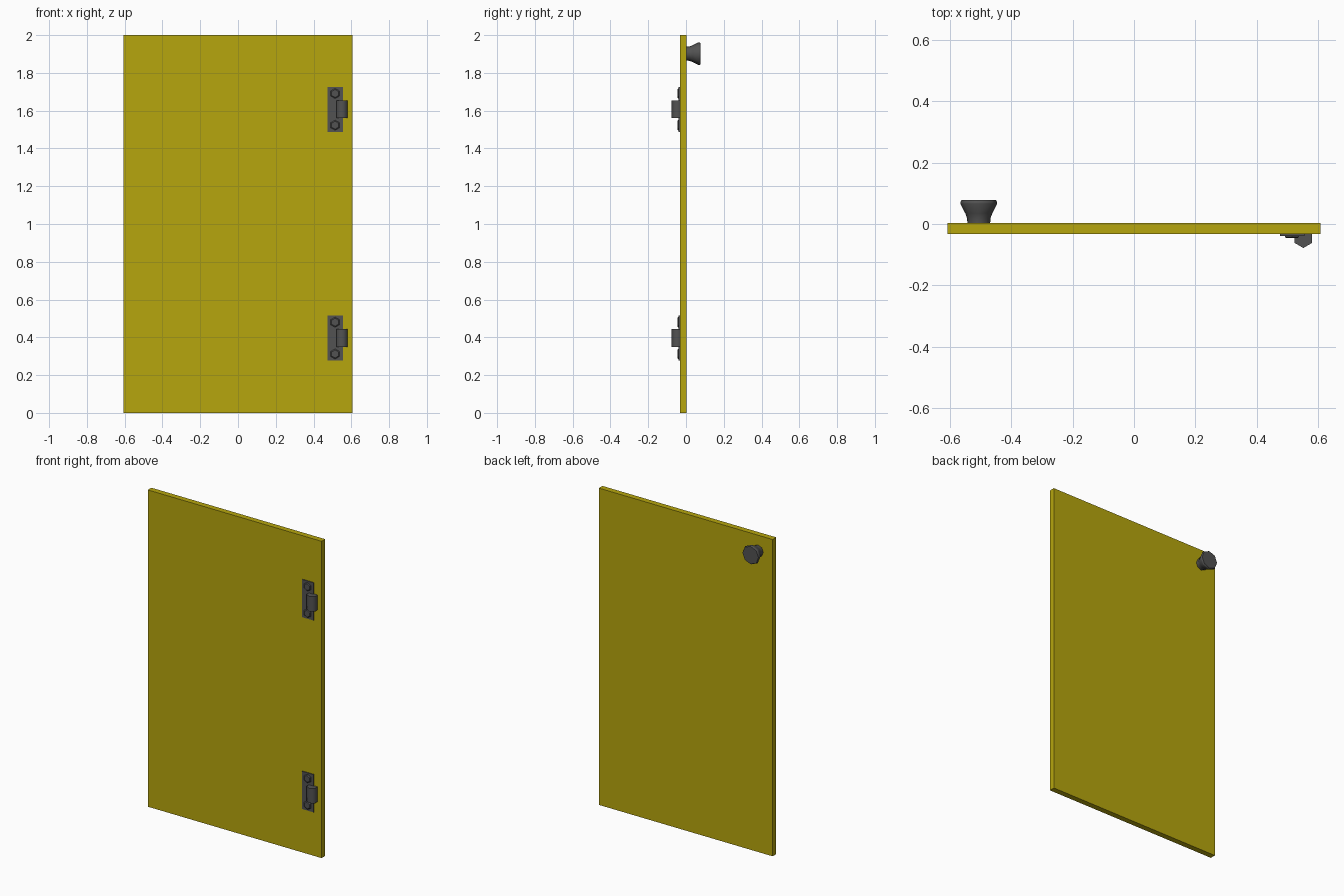
import bpy, bmesh, math
from mathutils import Matrix

if "Cube" in bpy.data.objects:
    bpy.data.objects.remove(bpy.data.objects["Cube"])


def material(name, color):
    m = bpy.data.materials.new(name)
    m.diffuse_color = color
    m.use_nodes = True
    m.node_tree.nodes["Principled BSDF"].inputs["Base Color"].default_value = m.diffuse_color
    return m


YELLOW = material("yellow_paint", (0.47, 0.38, 0.004, 1))
DARK = material("dark_metal", (0.085, 0.085, 0.085, 1))


def finish(name, bm, mat, smooth=None):
    bmesh.ops.recalc_face_normals(bm, faces=bm.faces)
    me = bpy.data.meshes.new(name)
    bm.to_mesh(me)
    bm.free()
    me.materials.append(mat)
    ob = bpy.data.objects.new(name, me)
    bpy.context.collection.objects.link(ob)
    if smooth:
        bpy.ops.object.select_all(action='DESELECT')
        ob.select_set(True)
        bpy.context.view_layer.objects.active = ob
        bpy.ops.object.shade_smooth_by_angle(angle=math.radians(smooth))
    return ob


def box(name, lo, hi, mat):
    bm = bmesh.new()
    size = [b - a for a, b in zip(lo, hi)]
    mid = [(a + b) / 2 for a, b in zip(lo, hi)]
    bmesh.ops.create_cube(bm, size=1, matrix=Matrix.Translation(mid) @ Matrix.Diagonal((*size, 1)))
    return finish(name, bm, mat)


def lathe(name, profile, sides, matrix, mat, smooth, turn=0):
    """Stack rings of (radius, height) along local z and cap both ends."""
    bm = bmesh.new()
    rings = []
    for r, h in profile:
        angles = [turn + 2 * math.pi * i / sides for i in range(sides)]
        rings.append([bm.verts.new(matrix @ Matrix.Translation((r * math.cos(a), r * math.sin(a), h)).translation)
                      for a in angles])
    for a, b in zip(rings, rings[1:]):
        for i in range(sides):
            j = (i + 1) % sides
            bm.faces.new((a[i], a[j], b[j], b[i]))
    bm.faces.new(rings[0][::-1])
    bm.faces.new(rings[-1])
    return finish(name, bm, mat, smooth)


def facing(x, y, z, back=False):
    return Matrix.Translation((x, y, z)) @ Matrix.Rotation(math.radians(-90 if back else 90), 4, 'X')


# Door panel
box("door_panel", (-0.607, -0.033, 0), (0.607, 0.003, 2), YELLOW)

# Flared knob on the back
lathe("knob", [(0.037, 0), (0.038, 0.018), (0.044, 0.035), (0.06, 0.066), (0.06, 0.071), (0.056, 0.078)],
      8, facing(-0.505, 0, 1.902, back=True), DARK, 50)

# Two hinges on the front: plate, two bolts and a barrel each
for label, z in (("lower", 0.396), ("upper", 1.607)):
    box(label + "_hinge_plate", (0.475, -0.039, z - 0.119), (0.555, -0.031, z + 0.119), DARK)
    for end, dz in (("bottom", -0.084), ("top", 0.084)):
        lathe(f"{label}_hinge_{end}_bolt", [(0.027, 0), (0.027, 0.009), (0.021, 0.013)],
              6, facing(0.514, -0.033, z + dz), DARK, 30, math.pi / 6)
    lathe(label + "_hinge_barrel", [(0.033, -0.047), (0.033, 0.047)], 6,
          Matrix.Translation((0.551, -0.045, z)), DARK, 65, math.pi / 6)
